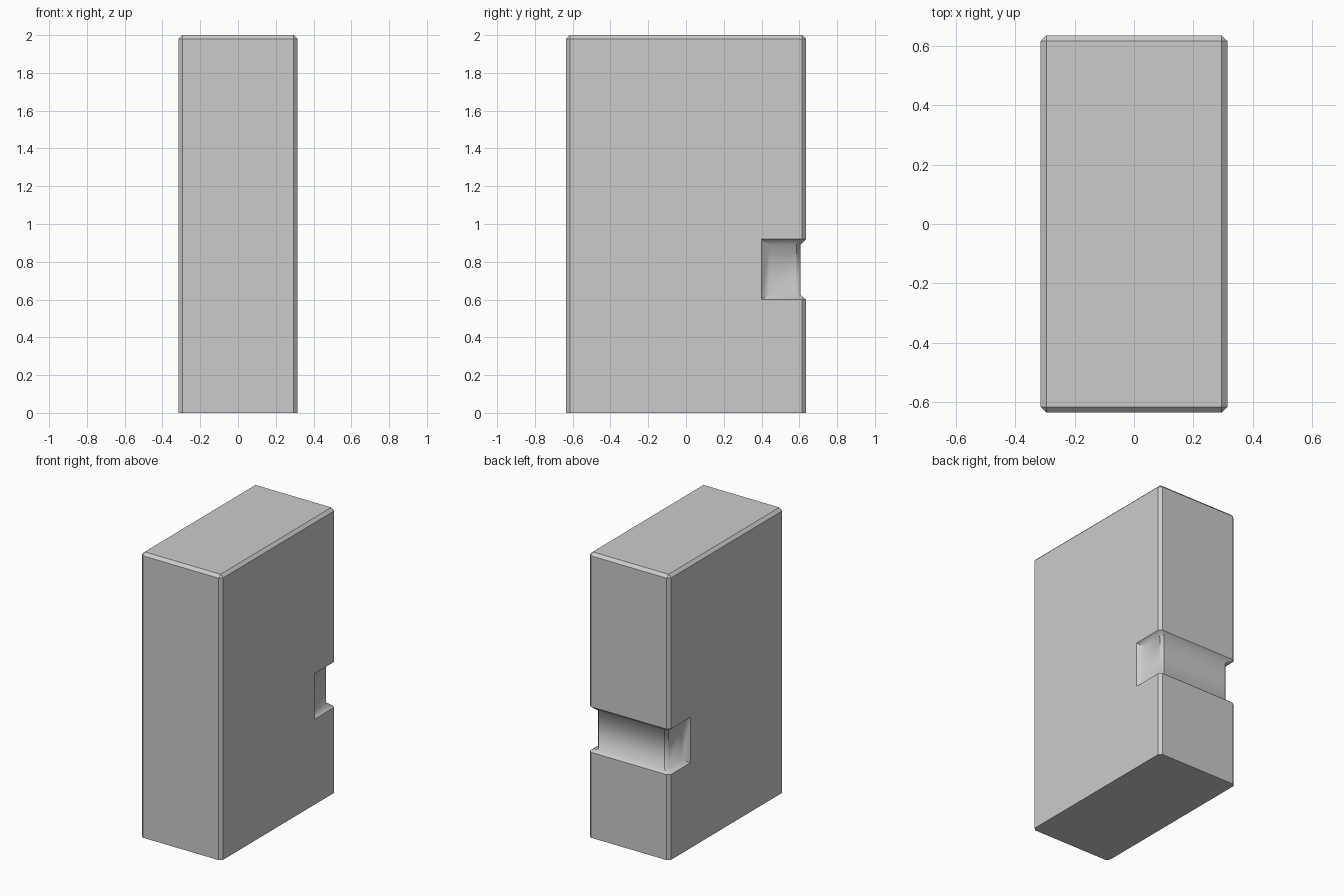
import bpy, bmesh, math

if "Cube" in bpy.data.objects:
    bpy.data.objects.remove(bpy.data.objects["Cube"])

W, D, C = 0.315, 0.635, 0.02      # half width, half depth, chamfer
INX, INY = 0.04, 0.03             # grip recess depth on the sides and back
Y0, Y1 = 0.40, 0.44               # start and end of the recess front wall


def ring(bm, z, w=W, d=D, c=C, rx=0.0, ry=0.0):
    """Chamfered outline at height z; rx/ry sink the rear part inward."""
    half = [(w - c, -d), (w, -d + c), (w, Y0), (w - rx, Y1),
            (w - rx, d - ry - c), (w - rx - c, d - ry)]
    pts = half + [(-x, y) for x, y in reversed(half)]
    return [bm.verts.new((x, y, z)) for x, y in pts]


bm = bmesh.new()
grip = dict(rx=INX, ry=INY)
rings = [ring(bm, 0), ring(bm, 0.60), ring(bm, 0.625, **grip),
         ring(bm, 0.89, **grip), ring(bm, 0.92), ring(bm, 2 - C),
         ring(bm, 2, w=W - C, d=D - C, c=0)]

# Loft the outlines and cap both ends
for a, b in zip(rings, rings[1:]):
    n = len(a)
    for i in range(n):
        j = (i + 1) % n
        bm.faces.new((a[i], a[j], b[j], b[i]))
bm.faces.new(list(reversed(rings[0])))
bm.faces.new(rings[-1])
bmesh.ops.remove_doubles(bm, verts=bm.verts[:], dist=1e-5)

# Mitre the corners of the side recess
for f in list(bm.faces):
    if len(f.verts) == 4:
        sunk = [k for k, v in enumerate(f.verts) if abs(v.co.x) < W - 1e-3]
        if len(sunk) == 1:
            k = sunk[0]
            bmesh.utils.face_split(f, f.verts[k], f.verts[(k + 2) % 4])
bmesh.ops.recalc_face_normals(bm, faces=bm.faces[:])

# Crisp outer edges, soft blend inside the grip recess
for f in bm.faces:
    f.smooth = True
for e in bm.edges:
    p, q = (v.co for v in e.verts)
    inside = all(0.61 < v.z < 0.90 and v.y > Y1 - 0.01 for v in (p, q))
    soft = inside and (abs(p.z - q.z) < 1e-4 or abs(p.y - Y1) < 1e-3)
    e.smooth = soft or e.calc_face_angle(0) < math.radians(25)

mesh = bpy.data.meshes.new("block_body")
bm.to_mesh(mesh)
bm.free()
body = bpy.data.objects.new("block_body", mesh)
bpy.context.collection.objects.link(body)
